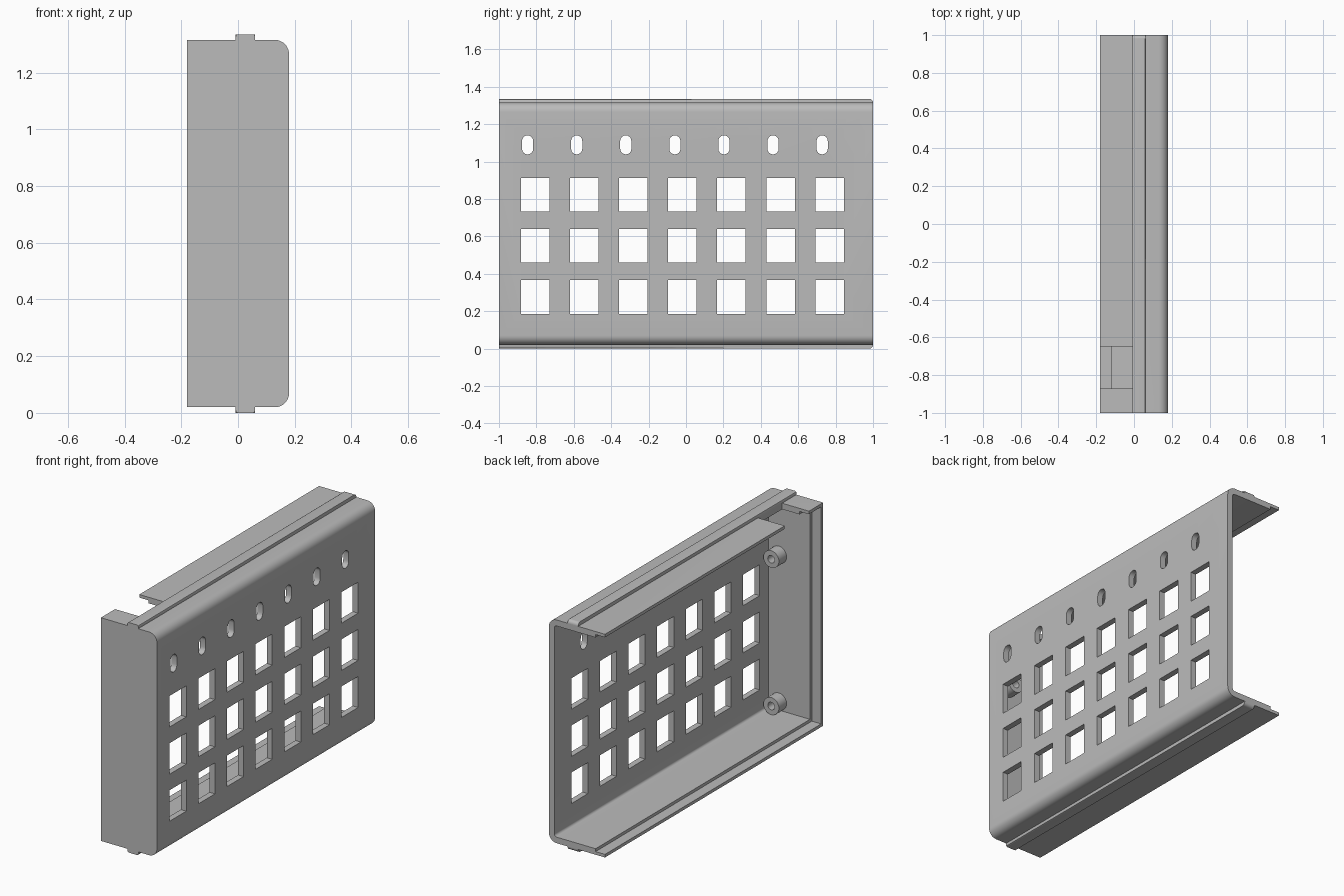
import bpy, bmesh, math
from mathutils import Matrix

cube = bpy.data.objects.get("Cube")
if cube:
    bpy.data.objects.remove(cube, do_unlink=True)

grey = bpy.data.materials.new("plain grey")
grey.use_nodes = True
grey.diffuse_color = (0.5, 0.5, 0.5, 1)
grey.node_tree.nodes["Principled BSDF"].inputs["Base Color"].default_value = (0.5, 0.5, 0.5, 1)

BOTTOM, TOP, HALF, WALL = 0.02, 1.315, 0.18, 0.035
MID = (BOTTOM + TOP) / 2


def finish(name, bm, cutter=False):
    bmesh.ops.recalc_face_normals(bm, faces=bm.faces)
    mesh = bpy.data.meshes.new(name)
    bm.to_mesh(mesh)
    bm.free()
    mesh.materials.append(grey)
    ob = bpy.data.objects.new(name, mesh)
    bpy.context.collection.objects.link(ob)
    if cutter:
        ob.hide_render = True
        ob.hide_set(True)
        ob.display_type = 'WIRE'
    return ob


def box(bm, x, y, z):
    size = Matrix.Diagonal((x[1] - x[0], y[1] - y[0], z[1] - z[0], 1))
    place = Matrix.Translation([sum(r) / 2 for r in (x, y, z)])
    bmesh.ops.create_cube(bm, size=1, matrix=place @ size)


def extrude(bm, points, vector):
    face = bm.faces.new([bm.verts.new(p) for p in points])
    out = bmesh.ops.extrude_face_region(bm, geom=[face], use_keep_orig=True)
    verts = [v for v in out["geom"] if isinstance(v, bmesh.types.BMVert)]
    bmesh.ops.translate(bm, verts=verts, vec=vector)


def arc(cx, cy, r, start, end, steps=8):
    angles = [math.radians(start + (end - start) * i / steps) for i in range(steps + 1)]
    return [(cx + r * math.cos(a), cy + r * math.sin(a)) for a in angles]


def rounded_profile(x0, x1, z0, z1, r):
    return ([(x0, z1), (x0, z0)] + arc(x1 - r, z0 + r, r, -90, 0)
            + arc(x1 - r, z1 - r, r, 0, 90))


def cut(ob, cutter):
    mod = ob.modifiers.new(cutter.name, 'BOOLEAN')
    mod.operation, mod.solver, mod.object = 'DIFFERENCE', 'EXACT', cutter


# Outer body with rounded edges on the plate side
bm = bmesh.new()
extrude(bm, [(x, -1, z) for x, z in rounded_profile(-HALF, HALF, BOTTOM, TOP, 0.05)], (0, 2, 0))
body = finish("cover_shell", bm)

# Main cavity, open at the side and the back end
bm = bmesh.new()
inner = rounded_profile(-0.3, HALF - WALL, BOTTOM + WALL, TOP - WALL, 0.015)
extrude(bm, [(x, WALL - 1, z) for x, z in inner], (0, 2.2, 0))
cut(body, finish("cavity_cutter", bm, True))

# Thin lip around the open side
bm = bmesh.new()
box(bm, (-0.3, -0.12), (-0.982, 1.2), (BOTTOM + 0.018, TOP - 0.018))
cut(body, finish("lip_cutter", bm, True))

# Notch in the top flange
bm = bmesh.new()
box(bm, (-0.3, -0.008), (-0.87, -0.648), (TOP - 0.1, TOP + 0.1))
cut(body, finish("notch_cutter", bm, True))

# Square vents in a grid, with a row of upright slots above
bm = bmesh.new()
for col in range(7):
    y = -0.807 + 0.2625 * col
    for z in (0.276, 0.549, 0.823):
        box(bm, (0.1, 0.3), (y - 0.076, y + 0.076), (z - 0.09, z + 0.09))
    ys = y - 0.04
    slot = arc(ys, 1.11, 0.03, 0, 180) + arc(ys, 1.068, 0.03, 180, 360)
    extrude(bm, [(0.1, a, b) for a, b in slot], (0.2, 0, 0))
cut(body, finish("vent_cutter", bm, True))

# Guide rails above and below, rounded at the back end
for name, side in (("top_rail", 1), ("bottom_rail", -1)):
    bm = bmesh.new()
    outline = [(-1, 0.64), (1, 0.64)] + arc(0.98, 0.6475, 0.02, 0, 90) + [(-1, 0.6675)]
    extrude(bm, [(-0.008, y, MID + side * z) for y, z in outline], (0.068, 0, 0))
    tip = [e for e in bm.edges
           if all(abs(abs(v.co.z - MID) - 0.6675) < 0.001 for v in e.verts)
           and abs(e.verts[0].co.y - e.verts[1].co.y) > 1]
    bmesh.ops.bevel(bm, geom=tip, offset=0.008, segments=3, profile=0.5, affect='EDGES')
    finish(name, bm)

# Hollow screw bosses on the inside of the end wall
for name, z in (("lower_boss", 0.105), ("upper_boss", 0.957)):
    bm = bmesh.new()
    rings = []
    for r, y in ((0.05, -0.97), (0.05, -0.895), (0.022, -0.895), (0.022, -0.963)):
        rings.append([bm.verts.new((0.08 + a, y, z + b)) for a, b in arc(0, 0, r, 0, 345, 23)])
    for a, b in zip(rings, rings[1:]):
        for i in range(24):
            j = (i + 1) % 24
            bm.faces.new((a[i], a[j], b[j], b[i]))
    bm.faces.new(rings[-1])
    finish(name, bm)

# Apply the cuts, then smooth only the curved surfaces
for ob in list(bpy.context.scene.objects):
    if ob.type != 'MESH' or ob.hide_render:
        continue
    bpy.ops.object.select_all(action='DESELECT')
    bpy.context.view_layer.objects.active = ob
    ob.select_set(True)
    for mod in list(ob.modifiers):
        bpy.ops.object.modifier_apply(modifier=mod.name)
    bpy.ops.object.shade_smooth_by_angle(angle=math.radians(30))
for ob in list(bpy.data.objects):
    if ob.name.endswith("_cutter"):
        bpy.data.objects.remove(ob, do_unlink=True)
